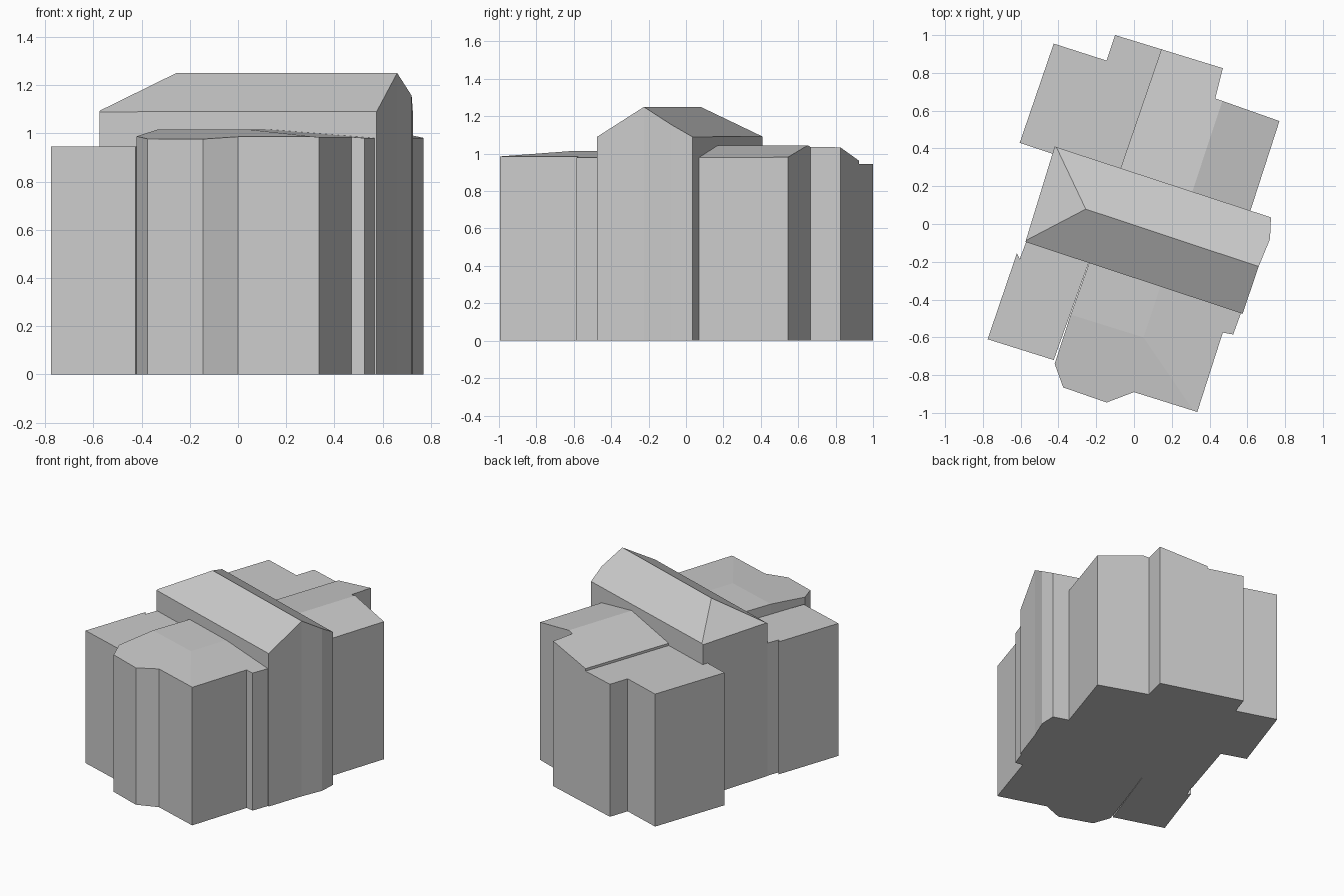
import bpy, bmesh
from mathutils import Vector

cube = bpy.data.objects.get("Cube")
if cube:
    bpy.data.objects.remove(cube, do_unlink=True)

# Single plain wall and roof colour
grey = bpy.data.materials.new("plain_grey")
grey.use_nodes = True
COLOUR = (0.6, 0.6, 0.6, 1)
grey.diffuse_color = COLOUR
grey.node_tree.nodes["Principled BSDF"].inputs["Base Color"].default_value = COLOUR

# Building axes: along the main ridge, and across it toward the back
ALONG = Vector((0.949, -0.315))
ACROSS = Vector((0.315, 0.949))


def block(name, outline, height, slopes=()):
    """Extrude a footprint, then trim its top with planes (point, downhill, slope)."""
    bm = bmesh.new()
    base = bm.faces.new([bm.verts.new((x, y, 0)) for x, y in outline])
    top = bmesh.ops.extrude_face_region(bm, geom=[base], use_keep_orig=True)
    bmesh.ops.translate(bm, vec=(0, 0, height),
                        verts=[v for v in top["geom"] if isinstance(v, bmesh.types.BMVert)])
    for point, downhill, slope in slopes:
        cut = bmesh.ops.bisect_plane(
            bm, geom=bm.verts[:] + bm.edges[:] + bm.faces[:], dist=1e-5,
            plane_co=point, plane_no=(downhill.x * slope, downhill.y * slope, 1),
            clear_outer=True)
        rim = [e for e in cut["geom_cut"] if isinstance(e, bmesh.types.BMEdge)]
        bmesh.ops.edgenet_fill(bm, edges=[e for e in rim if e.is_boundary])
    bmesh.ops.recalc_face_normals(bm, faces=bm.faces)
    mesh = bpy.data.meshes.new(name)
    bm.to_mesh(mesh)
    bm.free()
    mesh.materials.append(grey)
    obj = bpy.data.objects.new(name, mesh)
    bpy.context.collection.objects.link(obj)
    return obj


# Tall central hall: ridge roof, hipped at one end, gabled at the other
ridge = (0.66, -0.225, 1.25)
block("main_hall",
      [(-0.575, -0.095), (0.575, -0.475), (0.66, -0.225), (0.72, -0.08),
       (0.725, 0.035), (-0.42, 0.41)], 1.5,
      [(ridge, -ACROSS, 0.605), (ridge, ACROSS, 0.6),
       ((-0.255, 0.08, 1.25), -ALONG, 0.627)])

# Flat-roofed wings on one side of the hall
block("front_flat_wing",
      [(-0.775, -0.61), (-0.425, -0.72), (-0.22, -0.15), (-0.5, -0.06),
       (-0.565, -0.08), (-0.605, -0.185), (-0.62, -0.155)], 0.945)
block("back_flat_wing",
      [(-0.605, 0.43), (-0.38, 0.355), (-0.09, 0.24), (0.145, 0.925),
       (-0.10, 1.0), (-0.145, 0.865), (-0.425, 0.955)], 0.945)

# Front wing: shallow roof, level by the hall and falling to front and side
hip = (0.05, -0.60, 1.015)
block("front_wing",
      [(-0.21, -0.13), (-0.335, -0.48), (-0.42, -0.74), (-0.375, -0.865),
       (-0.145, -0.945), (0, -0.89), (0.335, -0.995), (0.47, -0.575),
       (0.525, -0.585), (0.60, -0.38)], 1.015,
      [(hip, Vector((-0.298, -0.955)), 0.1), (hip, ALONG, 0.078)])

# Back wing: low gable running away from the hall
crest = (0.31, 0.175, 1.045)
block("back_wing",
      [(-0.09, 0.24), (0.60, 0.02), (0.77, 0.545), (0.43, 0.665),
       (0.47, 0.825), (0.145, 0.925)], 1.2,
      [(crest, ALONG, 0.2), (crest, -ALONG, 0.21)])
